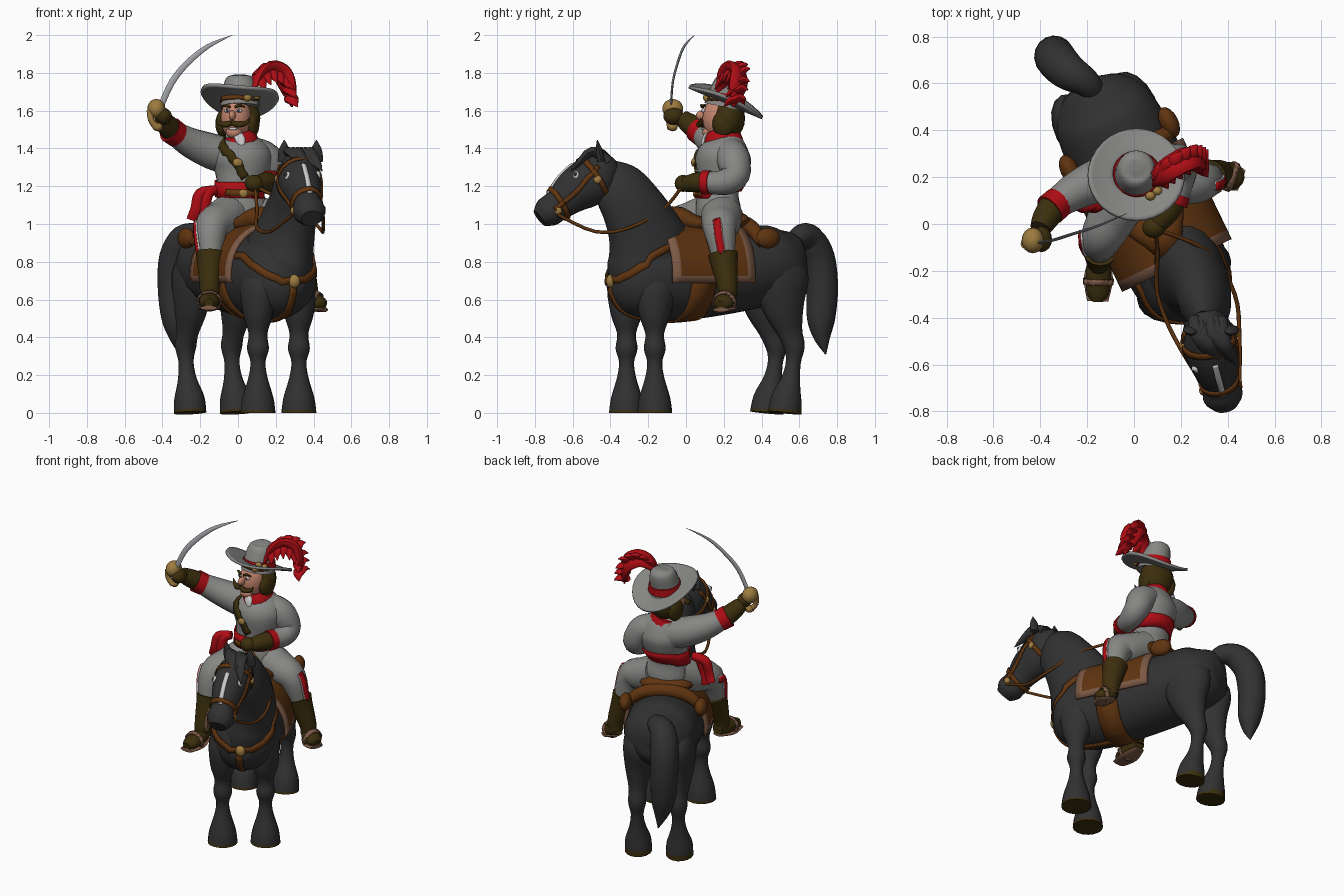
import bpy, bmesh, math
from mathutils import Vector, Matrix
from mathutils.bvhtree import BVHTree
if "Cube" in bpy.data.objects:
    bpy.data.objects.remove(bpy.data.objects["Cube"])
TREES, WORLD = {}, Matrix.Identity(4)
HORSE = Matrix.Translation((.04, .12, 0)) @ Matrix.Rotation(.45, 4, 'Z')
FACE = Matrix.Translation((-.01, .18, 1.57)) @ Matrix.Rotation(-.2, 4, 'Z')
UP, LOW = (0, 0, 1), (.6, -.6, .5)
def material(name, *rgb):
    m = bpy.data.materials.new(name)
    m.use_nodes = True
    m.diffuse_color = (*rgb, 1)
    m.node_tree.nodes["Principled BSDF"].inputs["Base Color"].default_value = (*rgb, 1)
    return m
COAT, CLOTH = material("charcoal coat", .031, .031, .032), material("grey cloth", .24, .24, .235)
RED, LEATHER = material("red cloth", .42, .004, .007), material("saddle leather", .115, .034, .005)
DARK, GOLD = material("dark brown", .045, .028, .004), material("gold", .34, .2, .05)
SKIN, TRIM = material("skin", .56, .24, .16), material("tan trim", .2, .1, .06)
STEEL, WHITE = material("steel", .35, .36, .38), material("white", .6, .6, .6)
def finish(bm, name, mats, thick=0):
    bmesh.ops.recalc_face_normals(bm, faces=bm.faces)
    bm.normal_update()
    TREES[name] = BVHTree.FromBMesh(bm)
    mesh = bpy.data.meshes.new(name)
    bm.to_mesh(mesh)
    bm.free()
    mesh.shade_smooth()
    mesh.set_sharp_from_angle(angle=math.radians(50))
    for m in mats:
        mesh.materials.append(m)
    ob = bpy.data.objects.new(name, mesh)
    bpy.context.collection.objects.link(ob)
    if thick:
        mod = ob.modifiers.new("Thickness", 'SOLIDIFY')
        mod.thickness, mod.offset = thick, 0
def bridge(bm, rows, wrap):
    for a, b in zip(rows, rows[1:]):
        for k in range(0 if wrap else 1, len(a)):
            bm.faces.new((a[k], a[k - 1], b[k - 1], b[k]))
# Smooth path through points with any number of components
def spline(pts, n=4, closed=False):
    out, c = [], len(pts)
    for i in range(c if closed else c - 1):
        q = [pts[(i + k) % c if closed else min(max(i + k, 0), c - 1)] for k in (-1, 0, 1, 2)]
        out += [[b + t / 2 * (d - a + t * (2*a - 5*b + 4*d - e + t * (3*(b - d) + e - a))) for a, b, d, e in zip(*q)]
                for t in (s / n for s in range(n))]
    return out if closed else out + [list(pts[-1])]
# Loft through (x, y, z, width radius, optional depth radius) points
def tube(name, pts, mat, side=(1, 0, 0), frame=WORLD, segs=16, n=4, sole=None):
    pts = spline([p if len(p) == 5 else (*p, p[-1]) for p in pts], n)
    bm, rings = bmesh.new(), []
    for i, p in enumerate(pts):
        t = (Vector(pts[min(i + 1, len(pts) - 1)][:3]) - Vector(pts[max(i - 1, 0)][:3])).normalized()
        s = (Vector(side) - t * t.dot(Vector(side))).normalized()
        u, w, h = t.cross(s), max(p[3], .001), max(p[4], .001)
        rings.append([bm.verts.new(frame @ (Vector(p[:3]) + s * w * math.cos(a) + u * h * math.sin(a)))
                      for a in (k * math.tau / segs for k in range(segs))])
    bridge(bm, rings, True)
    bm.faces.new(rings[0])
    bm.faces.new(rings[-1])
    for f in bm.faces:
        f.material_index = int(bool(sole) and f.calc_center_median().z < .02)
    finish(bm, name, [mat, sole] if sole else [mat])
def blob(name, c, r, mat, frame=WORLD):
    bm, place = bmesh.new(), frame @ Matrix.Translation(c) @ Matrix.Diagonal((*r, 1))
    bmesh.ops.create_uvsphere(bm, u_segments=16, v_segments=10, radius=1, matrix=place)
    finish(bm, name, [mat])
def snap(targets, p):
    return min((TREES[t].find_nearest(Vector(p)) for t in targets), key=lambda hit: hit[3])[:2]
# Ribbon laid on the surface of other parts
def strap(name, targets, guide, mat, width, frame=WORLD, lift=.004, closed=False):
    pts = [frame @ Vector(p) for p in spline(guide, 6, closed)]
    bm, rows, c = bmesh.new(), [], len(pts)
    for i, p in enumerate(pts):
        nxt, prv = (pts[(i + 1) % c], pts[i - 1]) if closed else (pts[min(i + 1, c - 1)], pts[max(i - 1, 0)])
        loc, nor = snap(targets, p)
        across = (nxt - prv).cross(nor).normalized() * width / 2
        hits = [snap(targets, loc + across * k) for k in (-1, 0, 1)]
        rows.append([bm.verts.new(hit + normal * lift) for hit, normal in hits])
    bridge(bm, rows + rows[:1] if closed else rows, False)
    finish(bm, name, [mat], .009)
def ring(c, axis, r, n=10):
    turn = Vector(axis).to_track_quat('Z', 'Y')
    return [Vector(c) + turn @ Vector((r * math.cos(k * math.tau / n), r * math.sin(k * math.tau / n), 0)) for k in range(n)]
# Horse body, neck, head and tail
tube("horse_body", [(0, .545, .85, .05, .06), (0, .5, .84, .14, .13), (0, .4, .8, .215, .2), (0, .2, .76, .235, .22), (0, -.2, .72, .225, .235), (0, -.4, .72, .21, .22), (0, -.5, .73, .17, .18), (0, -.56, .74, .08, .1)], COAT, frame=HORSE, segs=24)
tube("horse_neck", [(.2, -.18, .72, .18, .24), (.22, -.19, .85, .17, .24), (.26, -.23, .98, .14, .2), (.29, -.29, 1.1, .12, .17), (.3, -.36, 1.2, .1, .145), (.31, -.43, 1.27, .06, .09)], COAT, (.9, .4, 0), segs=20)
tube("horse_head", [(.3, -.37, 1.28, .05, .06), (.31, -.43, 1.27, .1, .115), (.325, -.52, 1.22, .115, .13), (.345, -.6, 1.17, .1, .115), (.365, -.68, 1.1, .077, .086), (.38, -.735, 1.06, .086, .08), (.39, -.775, 1.03, .055, .05)], COAT, (.96, .25, 0), segs=20)
tube("horse_tail", [(-.15, .53, .87, .04), (-.2, .6, .93, .06), (-.28, .65, .92, .08), (-.33, .7, .82, .088), (-.34, .72, .66, .085), (-.33, .715, .5, .075), (-.32, .72, .4, .045), (-.31, .74, .31, .003)], COAT, (.65, .75, 0))
for label, s in (("left", 1), ("right", -1)):
    # Legs, with the hoof flaring to the ground
    x, ex, fy, ry = .13 * s, .33 + .085 * s, .02 * s - .4, .385 - .01 * s
    tube(label + "_front_leg", [(x, fy + .04, .8, .03), (x, fy + .01, .68, .085, .11), (x, fy, .53, .078, .088), (x, fy, .42, .05), (x, fy, .34, .058), (x, fy, .27, .04), (x, fy, .19, .05), (x, fy, .08, .082), (x, fy, 0, .093)], COAT, frame=HORSE, sole=DARK)
    tube(label + "_rear_leg", [(x, ry - .04, .9, .04), (x, ry - .02, .74, .095, .16), (x, ry, .57, .085, .12), (x, ry + .04, .43, .056, .07), (x, ry + .065, .35, .056), (x, ry + .06, .27, .04), (x, ry + .045, .18, .05), (x, ry + .02, .08, .08), (x, ry + .01, 0, .085, .09)], COAT, frame=HORSE, sole=DARK)
    # Ears, eyes, bridle sides, reins and saddle bags
    tube(label + "_ear", [(ex, -.45, 1.33, .035, .02), (ex, -.46, 1.39, .03, .018), (ex, -.47, 1.445, .002)], COAT, segs=8)
    spot, nor = snap(["horse_head"], (.335 + .11 * s, .03 * s - .62, 1.27))
    blob(label + "_horse_eye", spot - nor * .006, (.018, .018, .024), WHITE)
    blob(label + "_horse_pupil", spot + nor * .006, (.01, .01, .014), COAT)
    tube(label + "_rein", [(.37 + .08 * s, -.68, 1.05, .009), (.31 + .14 * s, -.48, .96, .009), (.265 + .165 * s, -.3, .98, .009), (.21 + .11 * s, -.12, 1.08, .009), (.09, -.02, 1.2, .009)], LEATHER, UP, segs=8)
    strap(label + "_cheek_strap", ["horse_head"], [(.31 + .14 * s, -.46, 1.32), (.34 + .15 * s, -.58, 1.17), (.37 + .1 * s, -.69, 1.08)], LEATHER, .025)
    for p in ((.37 + .09 * s, .02 * s - .69, 1.07), (.32 + .15 * s, .03 * s - .49, 1.24)):
        blob(label + "_bridle_stud", snap(["horse_head"], p)[0], (.016, .022, .022), GOLD)
    blob(label + "_saddle_bag", (.235 * s, .235, .925), (.04, .07, .055), LEATHER, HORSE)
# Forelock swept to one side
for k in range(6):
    x, y = .27 + .022 * k, .015 * (k % 3)
    tube("forelock", [(x - .01, -.41, 1.33, .03), (x, -.47 - y, 1.385, .032, .024), (x + .04, -.54 - y, 1.35 - y, .022, .015), (x + .065, -.58 - y, 1.31 - y, .002)], COAT, segs=8, n=3)
# Bridle, blaze, breast collar and girth
for name, c, r in (("noseband", (.363, -.675, 1.1), .11), ("browband", (.318, -.49, 1.24), .16)):
    strap(name, ["horse_head"], ring(c, (.08, -.3, -.2), r), LEATHER, .028, closed=True)
strap("blaze", ["horse_head"], [(.35, -.62, 1.34), (.365, -.68, 1.26), (.385, -.74, 1.17)], WHITE, .026, lift=.001)
FRONT = ["horse_body", "horse_neck"]
for s in (1, -1):
    strap("breast_strap", FRONT, [(.28 * s, -.28, .9), (.26 * s, -.42, .84), (.16 * s, -.57, .74), (.02 * s, -.62, .69)], LEATHER, .04, HORSE)
strap("lower_breast_strap", FRONT, [(0, -.62, .68), (0, -.58, .58), (0, -.42, .42), (0, -.2, .4)], LEATHER, .04, HORSE)
blob("medallion", snap(FRONT, HORSE @ Vector((0, -.62, .69)))[0], (.032, .025, .036), GOLD)
strap("girth", ["horse_body"], ring((0, -.14, .72), (0, 1, 0), .32), LEATHER, .14, HORSE, closed=True)
# Saddle blanket with a tan border, saddle and roll
bm = bmesh.new()
angles = [3.5 * j / 24 - 1.75 for j in range(25)]
bridge(bm, [[bm.verts.new(HORSE @ Vector((.25 * math.sin(a), y, .735 + .262 * math.cos(a)))) for a in angles]
            for y in (.15, .105, .02, -.08, -.18, -.285, -.33)], False)
for i, f in enumerate(bm.faces):
    f.material_index = int(i // 24 in (0, 5) or i % 24 in (0, 23))
finish(bm, "saddle_blanket", [LEATHER, TRIM], .02)
tube("saddle", [(0, -.29, .97, .05, .04), (0, -.2, 1.03, .09, .065), (0, -.1, 1, .14, .05), (0, .05, .99, .16, .05), (0, .14, 1.02, .16, .05), (0, .18, 1, .12, .04)], LEATHER, frame=HORSE)
tube("saddle_roll", [(-.24, .2, .9, .03), (-.14, .19, .975, .04), (0, .19, 1, .045), (.14, .19, .975, .04), (.24, .2, .9, .03)], LEATHER, (0, 1, 0), HORSE)
# Rider torso, sash, belts and collar
tube("torso", [(.02, .18, .99, .12, .11), (.02, .17, 1.07, .145, .12), (.01, .17, 1.18, .12, .108), (.02, .19, 1.28, .148, .138), (.02, .2, 1.36, .162, .145), (.02, .21, 1.43, .125, .105), (.02, .21, 1.48, .05)], CLOTH, (.97, .22, 0), segs=24)
strap("sash", ["torso"], ring((.01, .17, 1.185), UP, .18), RED, .085, lift=.008, closed=True)
strap("belt", ["torso"], [(-.08, .03, 1.17), (.03, .03, 1.165), (.13, .06, 1.17)], LEATHER, .035, lift=.016)
strap("baldric", ["torso"], [(-.11, .2, 1.5), (-.11, .06, 1.44), (-.04, 0, 1.35), (.04, 0, 1.24)], DARK, .045, lift=.008)
for p in ((-.01, 0, 1.32), (.03, .03, 1.165)):
    blob("buckle", snap(["torso"], p)[0] - Vector((0, .014, 0)), (.026, .012, .022), GOLD)
tube("collar", [(.01, .2, 1.4, .11, .115), (.01, .2, 1.44, .098, .105), (0, .2, 1.475, .082, .092)], RED)
tube("shirt_front", [(0, .105, 1.47, .025, .01), (.015, .092, 1.44, .025, .01), (.02, .085, 1.4, .006)], WHITE)
for x in (0, .04):
    tube("sash_end", [(-.12, .1, 1.18, .025), (-.16 - x, .08, 1.16, .03), (-.18 - x, .07, 1.08, .032, .022), (-.2 - x, .08, 1 + x / 2, .034, .012)], RED)
# Raised right arm and rein arm
tube("right_sleeve", [(-.02, .22, 1.35, .095), (-.14, .19, 1.385, .095), (-.25, .14, 1.43, .08), (-.34, .08, 1.485, .062)], CLOTH, UP)
tube("right_cuff", [(-.32, .095, 1.47, .068), (-.36, .06, 1.5, .07)], RED, UP)
tube("right_gauntlet", [(-.345, .075, 1.49, .062), (-.38, .02, 1.53, .056), (-.4, -.02, 1.56, .045)], DARK, UP)
tube("left_sleeve", [(.08, .23, 1.37, .09), (.15, .25, 1.34, .09), (.195, .26, 1.26, .078), (.195, .2, 1.22, .068), (.17, .11, 1.22, .057)], CLOTH, LOW)
tube("left_cuff", [(.18, .13, 1.22, .062), (.165, .09, 1.22, .064)], RED, UP)
tube("left_gauntlet", [(.17, .11, 1.22, .056), (.14, .05, 1.22, .052), (.1, 0, 1.21, .042)], DARK, UP)
# Fists and sabre
for name, c, r, mat in (("right_fist", (-.395, -.065, 1.57), (.045, .055, .045), DARK), ("left_fist", (.085, -.015, 1.215), (.05, .045, .045), DARK),
                        ("sabre_guard", (-.432, -.07, 1.61), (.048, .055, .052), GOLD), ("pommel", (-.425, -.07, 1.515), (.026, .026, .024), GOLD)):
    blob(name, c, r, mat)
tube("sabre_blade", [(-.41, -.08, 1.62, .016, .006), (-.35, -.07, 1.75, .017, .006), (-.27, -.045, 1.85, .016, .006), (-.16, -.01, 1.94, .012, .005), (-.03, .045, 2, .001)], STEEL, (-.7, 0, .7), segs=8)
tube("knuckle_bow", [(-.462, -.085, 1.6, .022), (-.46, -.09, 1.55, .016), (-.43, -.08, 1.51, .02)], GOLD)
# Rider legs from hip, knee, ankle and toe, with stripes, boots and stirrups
LEGS = {"right": ((-.03, .15, 1.06), (-.14, -.06, .98), (-.15, -.16, .66), (-.155, -.33, .58), (-.15, -.03, 0)),
        "left": ((.08, .19, 1.05), (.28, .18, .97), (.37, .22, .66), (.46, .185, .57), (.13, -.02, .03))}
for label, joints in LEGS.items():
    hip, knee, ankle, toe, out = map(Vector, joints)
    shin, leg, down = knee.lerp(ankle, .5), label + "_trouser_leg", Vector((0, 0, -.04))
    tube(leg, [(*hip, .11), (*hip.lerp(knee, .55), .105), (*knee, .088), (*shin, .06)], CLOTH, (knee - hip).cross(ankle - knee))
    path = [hip.lerp(knee, .7) + out, knee + out, shin + out]
    strap(label + "_stripe_edge", [leg], path, WHITE, .045)
    strap(label + "_stripe", [leg], path, RED, .036, lift=.009)
    tube(label + "_boot", [(*knee.lerp(ankle, .42), .08), (*knee.lerp(ankle, .6), .07), (*ankle, .053), (*(ankle + down * 1.5), .047)], DARK)
    heel = ankle - (toe - ankle) * .2 + down * 1.7
    across = (toe - heel).cross(Vector(UP))
    tube(label + "_foot", [(*heel, .038), (*heel.lerp(toe, .35), .053, .048), (*heel.lerp(toe, .8), .05, .037), (*toe, .025)], DARK, across)
    tube(label + "_stirrup", [(*(heel + down), .035, .01), (*(heel.lerp(toe, .5) + down), .062, .013), (*(toe + down * .6), .045, .012)], TRIM, across)
    strap(label + "_stirrup_arch", [label + "_foot"], ring(heel.lerp(toe, .6), toe - heel, .1), TRIM, .025, lift=.008, closed=True)
# Head, hair and face
for name, c, r, mat in (("head", (0, 0, -.01), (.082, .095, .115), SKIN), ("chin", (0, -.05, -.085), (.045, .045, .035), SKIN),
                        ("nose", (0, -.1, .005), (.018, .03, .026), SKIN), ("hair_back", (.01, .055, -.01), (.11, .08, .11), DARK),
                        ("mouth", (0, -.087, -.066), (.024, .012, .008), WHITE)):
    blob(name, c, r, mat, FACE)
for label, s in (("left", 1), ("right", -1)):
    blob(label + "_hair", (.082 * s, .035, -.04), (.035, .06, .07), DARK, FACE)
    blob(label + "_eye", (.032 * s, -.082, .03), (.016, .01, .011), WHITE, FACE)
    blob(label + "_pupil", (.03 * s, -.09, .03), (.007, .005, .008), COAT, FACE)
    tube(label + "_eyebrow", [(.012 * s, -.095, .047, .006), (.035 * s, -.092, .058, .008), (.062 * s, -.075, .05, .003)], DARK, UP, FACE, 8)
    tube(label + "_moustache", [(0, -.108, -.033, .012), (.035 * s, -.106, -.044, .016), (.072 * s, -.09, -.035, .011), (.09 * s, -.085, -.008, .002)], DARK, UP, FACE, 8)
# Hat: tilted brim with upturned sides, crown, bands and ornament
bm, turn = bmesh.new(), [k * math.tau / 32 for k in range(32)]
bridge(bm, [[bm.verts.new((.01 + x, .21 + y, 1.645 - .42 * y + 1.1 * x * x - .08 * x)) for x, y in ((r * math.cos(a), .95 * r * math.sin(a)) for a in turn)]
            for r in (.08, .12, .16, .19, .205)], True)
finish(bm, "hat_brim", [CLOTH], .016)
tube("hat_crown", [(.01, .2, 1.62, .105), (.01, .215, 1.69, .092), (.01, .235, 1.75, .082), (.01, .24, 1.78, .066), (.01, .24, 1.79, .03)], CLOTH, segs=20)
tube("hat_band", [(.01, .208, 1.645, .106), (.01, .215, 1.69, .098)], RED, segs=20)
strap("hat_strap", ["hat_band"], [(-.12, .15, 1.67), (-.05, .09, 1.68), (.06, .09, 1.68), (.13, .16, 1.67)], LEATHER, .03)
for p in ((.07, .12, 1.695), (.1, .14, 1.68), (.05, .11, 1.67)):
    blob("hat_ornament", p, (.022, .02, .022), GOLD)
# Plume: a curved vane with loose barbs
PLUME = [(.07, .17, 1.68, .015, .01), (.11, .21, 1.78, .05, .025), (.17, .25, 1.82, .062, .03), (.235, .28, 1.79, .065, .032), (.27, .27, 1.71, .055, .026), (.285, .25, 1.62, .005, .005)]
tube("plume", PLUME, RED, (.5, -.6, .6), segs=12)
for p in spline(PLUME, 2)[2:10]:
    root = Vector(p[:3])
    for s in (1, -1):
        tip = Vector((.02, .045 * s, .04 * s if root.x < .25 else .015 * s))
        tube("plume_barb", [(*root, .04, .025), (*(root + tip * .7), .03, .018), (*(root + tip * 1.3 + Vector((.01, 0, -.02))), .002)], RED, segs=8, n=3)
